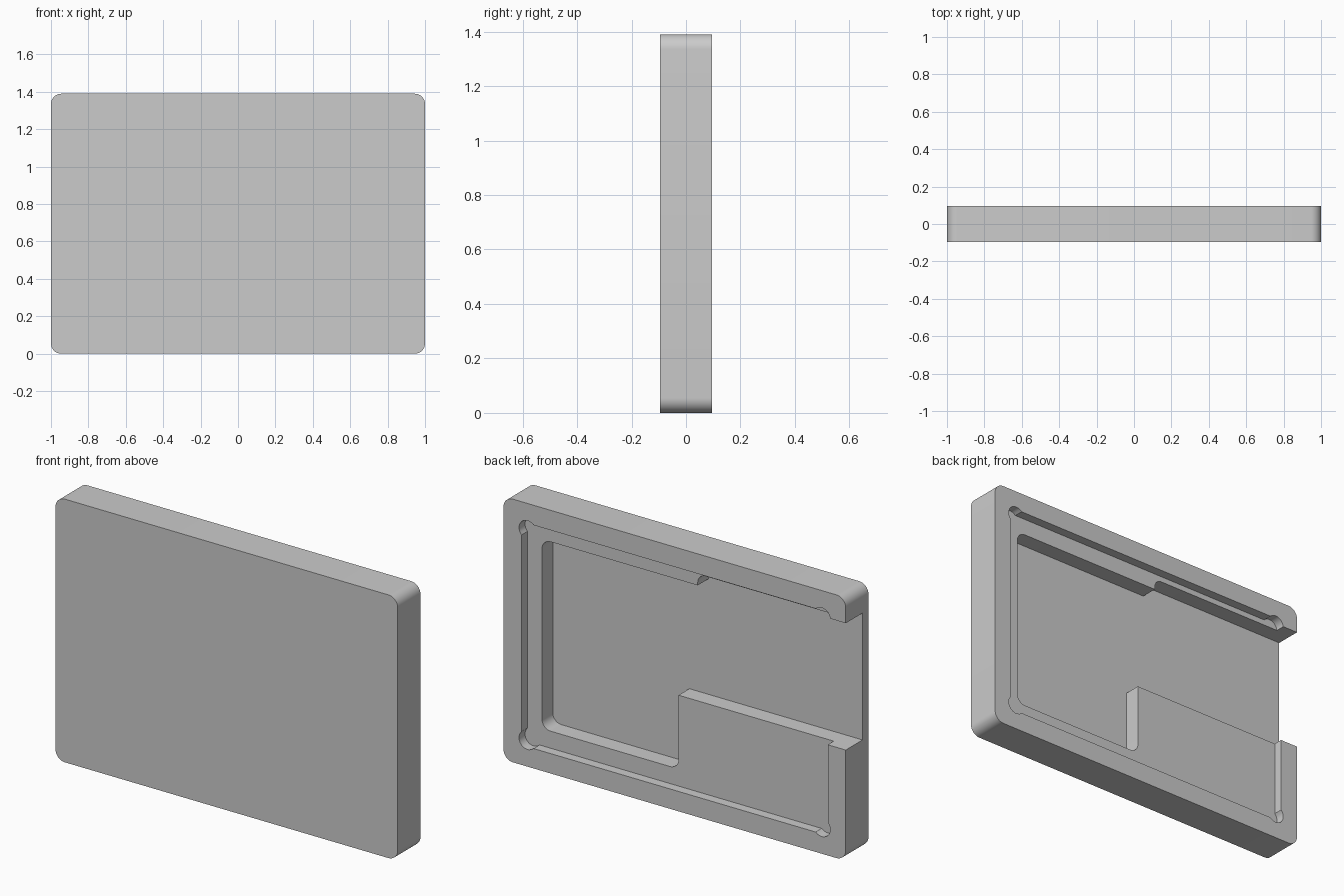
import bpy, bmesh, math
from mathutils import Vector

cube = bpy.data.objects.get("Cube")
if cube:
    bpy.data.objects.remove(cube, do_unlink=True)

BACK, FRONT = 0.095, -0.095
HEIGHT = 1.39


def outline(corners, relieved=False, steps=10):
    """Closed x-z outline: each corner (x, z, r) is filleted, or relieved by a round tool."""
    pts = []
    for i, (x, z, r) in enumerate(corners):
        p = Vector((x, z))
        if r == 0:
            pts.append(p)
            continue
        a = (Vector(corners[i - 1][:2]) - p).normalized()
        b = (Vector(corners[(i + 1) % len(corners)][:2]) - p).normalized()
        for k in range(steps + 1):
            if relieved:
                t = math.pi * k / steps
                c = p + (a + b) * r * math.sqrt(0.5)
                d = ((a - b) * math.cos(t) - (a + b) * math.sin(t)) * math.sqrt(0.5)
                pts.append(c + d * r)
            else:
                t = math.pi / 2 * k / steps
                pts.append(p + (a + b) * r - (b * math.cos(t) + a * math.sin(t)) * r)
    return pts


def rectangle(margin, r):
    x, z0, z1 = 1 - margin, margin, HEIGHT - margin
    return [(-x, z0, r), (x, z0, r), (x, z1, r), (-x, z1, r)]


def prism(name, pts, y0, y1):
    bm = bmesh.new()
    face = bm.faces.new([bm.verts.new((p.x, y0, p.y)) for p in pts])
    ext = bmesh.ops.extrude_face_region(bm, geom=[face])
    moved = [v for v in ext["geom"] if isinstance(v, bmesh.types.BMVert)]
    bmesh.ops.translate(bm, verts=moved, vec=(0, y1 - y0, 0))
    bmesh.ops.recalc_face_normals(bm, faces=bm.faces)
    mesh = bpy.data.meshes.new(name)
    bm.to_mesh(mesh)
    bm.free()
    obj = bpy.data.objects.new(name, mesh)
    bpy.context.collection.objects.link(obj)
    return obj


# Rounded slab
case = prism("case_shell", outline(rectangle(0, 0.055)), FRONT, BACK)
grey = bpy.data.materials.new("plain_grey")
grey.use_nodes = True
grey.diffuse_color = (0.6, 0.6, 0.6, 1)
grey.node_tree.nodes["Principled BSDF"].inputs["Base Color"].default_value = (0.6, 0.6, 0.6, 1)
case.data.materials.append(grey)

# Shallow lid recess with relieved corners
recess = prism("lid_recess_cutter", outline(rectangle(0.105, 0.05), relieved=True),
               BACK - 0.05, BACK + 0.1)

# Deep pocket that runs out through one side
pocket_corners = [
    (0.81, 0.195, 0.05), (0.81, 1.195, 0.05),
    (-0.1, 1.195, 0), (-0.1, 1.255, 0.045),
    (-1.2, 1.255, 0), (-1.2, 0.585, 0),
    (0.012, 0.585, 0), (0.012, 0.195, 0.05),
]
pocket = prism("deep_pocket_cutter", outline(pocket_corners), BACK - 0.14, BACK + 0.15)

# Cut both from the back, then drop the cutters
bpy.ops.object.select_all(action="DESELECT")
bpy.context.view_layer.objects.active = case
case.select_set(True)
for cutter in (recess, pocket):
    cutter.hide_render = True
    mod = case.modifiers.new(cutter.name, "BOOLEAN")
    mod.operation = "DIFFERENCE"
    mod.solver = "EXACT"
    mod.object = cutter
    bpy.ops.object.modifier_apply(modifier=mod.name)
    bpy.data.objects.remove(cutter, do_unlink=True)

bpy.ops.object.shade_smooth_by_angle(angle=math.radians(30))
